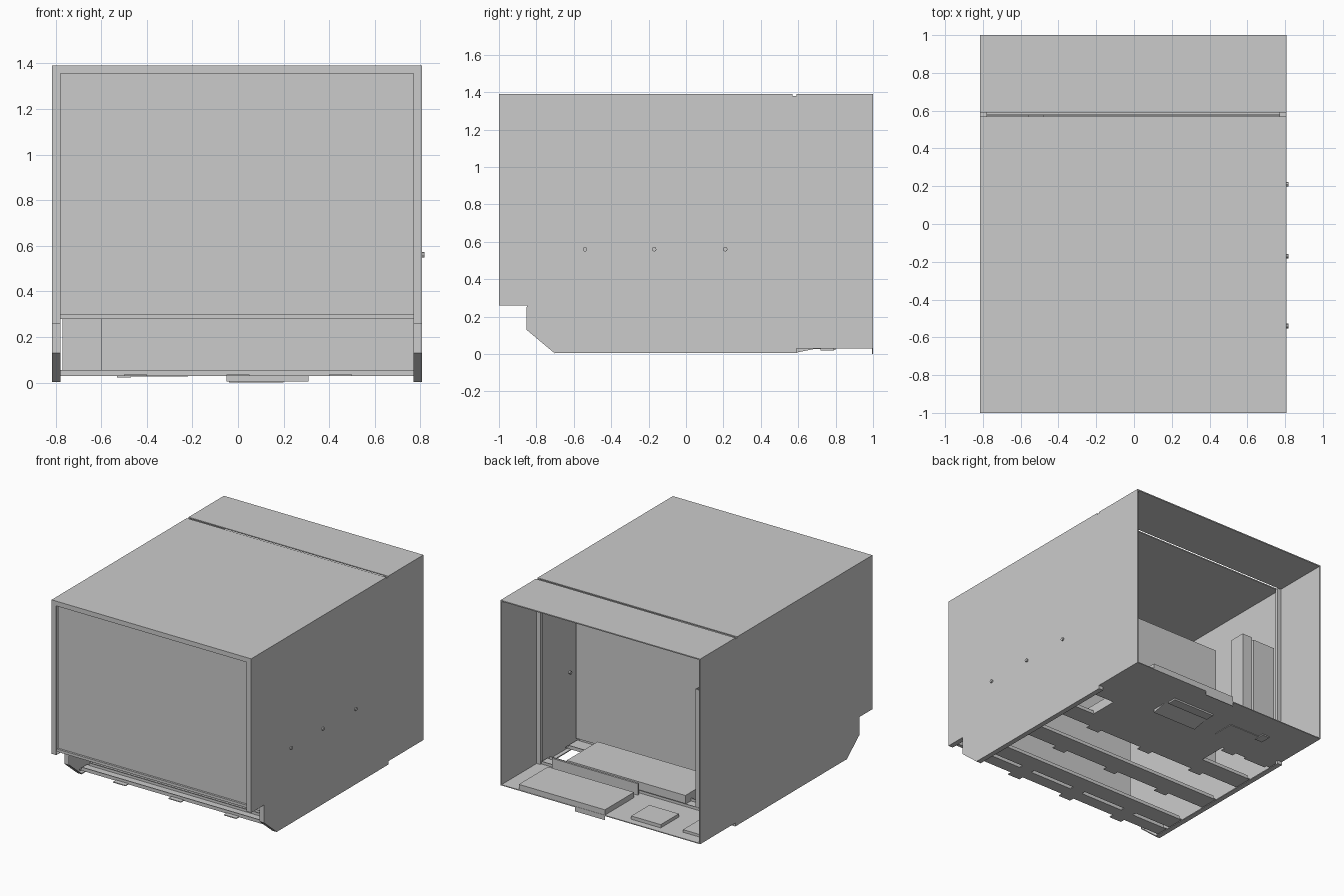
import bpy, bmesh

old = bpy.data.objects.get("Cube")
if old:
    bpy.data.objects.remove(old, do_unlink=True)

LEFT, RIGHT, TOP, T = 0.807, -0.815, 1.39, 0.008
FLOOR = 0.03


def finish(name, bm):
    bmesh.ops.recalc_face_normals(bm, faces=bm.faces)
    mesh = bpy.data.meshes.new(name)
    bm.to_mesh(mesh)
    bm.free()
    obj = bpy.data.objects.new(name, mesh)
    bpy.context.collection.objects.link(obj)
    return obj


def box(name, x, y, z):
    """Box from three (low, high) spans."""
    bm = bmesh.new()
    bmesh.ops.create_cube(bm, size=1)
    for v in bm.verts:
        v.co = [s[0] if c < 0 else s[1] for c, s in zip(v.co, (x, y, z))]
    return finish(name, bm)


def side_profile(name, points, x0, x1):
    """Extrude a closed (y, z) outline along x."""
    bm = bmesh.new()
    face = bm.faces.new([bm.verts.new((x0, y, z)) for y, z in points])
    ext = bmesh.ops.extrude_face_region(bm, geom=[face])
    for v in ext["geom"]:
        if isinstance(v, bmesh.types.BMVert):
            v.co.x = x1
    return finish(name, bm)


def flange(name, path, x0, x1):
    """Thin sheet folded along an open (y, z) path."""
    bm = bmesh.new()
    rows = [[bm.verts.new((x, y, z)) for x in (x0, x1)] for y, z in path]
    for a, b in zip(rows, rows[1:]):
        bm.faces.new((a[0], a[1], b[1], b[0]))
    obj = finish(name, bm)
    mod = obj.modifiers.new("Thickness", "SOLIDIFY")
    mod.thickness = 0.004
    mod.offset = 0
    return obj


# Side walls, with folded front returns and split posts
front_edge = [(-0.998, TOP), (-0.998, 0.26), (-0.85, 0.26), (-0.85, 0.13), (-0.7, 0.005)]
wall = [(-1, TOP), (-1, 0.26)] + front_edge[2:] + [(0.57, 0.005), (0.57, TOP)]
for side, edge, inward in (("left", LEFT, -1), ("right", RIGHT, 1)):
    inner = edge + inward * 0.037
    side_profile(side + "_front_wall", wall, edge, edge + inward * T)
    flange(side + "_front_return", front_edge, edge, inner)
    box(side + "_rear_wall", sorted((edge, edge + inward * T)), (0.59, 1), (0.005 + FLOOR, TOP))
    box(side + "_split_post", sorted((edge, inner)), (0.568, 0.592), (0.005, TOP - 0.01))
    box(side + "_sill", sorted((edge, inner)), (-0.7, 0.57), (0.005, 0.012))

# Top in two sections
box("front_top", (RIGHT, LEFT), (-1, 0.57), (TOP - T, TOP))
box("rear_top", (RIGHT, LEFT), (0.59, 1), (TOP - T, TOP))

# Recessed front panel and its frame
box("front_panel", (-0.78, 0.77), (-0.975, -0.965), (0.28, 1.36))
box("top_frame_rail", (RIGHT, LEFT), (-1, -0.965), (1.355, TOP))
box("bottom_lip", (-0.78, 0.77), (-0.99, -0.965), (0.28, 0.30))

# Wall bolts
for y in (-0.54, -0.17, 0.21):
    bm = bmesh.new()
    bmesh.ops.create_cone(bm, cap_ends=True, segments=8, radius1=0.012, radius2=0.012, depth=0.032)
    for v in bm.verts:
        v.co = (v.co.z + LEFT - 0.006, v.co.y + y, v.co.x + 0.56)
    finish("wall_bolt", bm)

# Inner partition
box("inner_partition", (-0.60, 0.79), (0.14, 0.15), (0.055, 1.02))

# Floor channels across the width, with spacer tabs
for y0, y1 in ((-0.70, -0.61), (-0.61 + 0.03, -0.45), (-0.23, -0.09), (0.13, 0.27), (0.48, 0.58)):
    box("floor_channel", (-0.80, 0.79), (y0, y1), (FLOOR, FLOOR + 0.006))
    for y in (y0, y1 - 0.006):
        box("channel_lip", (-0.78, 0.77), (y, y + 0.006), (FLOOR, 0.055))
    for x in (-0.45, 0.0, 0.45):
        box("channel_tab", (x - 0.05, x + 0.05), (y0 - 0.035, y0), (FLOOR, FLOOR + 0.006))

# Rear floor plate with the parts under it
box("rear_floor", (RIGHT, LEFT), (0.58, 1), (FLOOR, FLOOR + 0.006))
box("rear_tab", (-0.04, 0.2), (0.995, 1.0), (0, FLOOR + 0.005))
side_profile("under_wedge", [(0.58, 0.006), (0.70, FLOOR), (0.58, FLOOR)], -0.05, 0.31)
box("under_cover", (-0.04, 0.3), (0.72, 0.79), (0.018, FLOOR))
box("under_latch", (-0.53, -0.47), (0.72, 0.80), (0.022, FLOOR))
box("under_hatch", (-0.47, -0.22), (0.60, 0.76), (0.026, FLOOR))

# Housings standing on the floor
box("rear_housing", (-0.04, 0.66), (0.66, 0.998), (FLOOR, 0.075))
box("housing_backstop", (-0.04, 0.66), (0.60, 0.615), (FLOOR, 0.12))
box("center_housing", (-0.38, 0.585), (0.19, 0.55), (FLOOR, 0.10))
box("small_housing", (-0.46, -0.22), (0.74, 0.95), (FLOOR, 0.06))
box("corner_housing", (-0.77, -0.62), (0.68, 0.92), (FLOOR, 0.055))

# Upright service column beside the right wall
box("column_plate", (-0.56, -0.48), (0.57, 0.578), (FLOOR, 0.92))
box("column_web", (-0.486, -0.48), (0.46, 0.57), (FLOOR, 0.92))
box("column_housing", (-0.77, -0.59), (0.46, 0.56), (FLOOR, 0.92))
